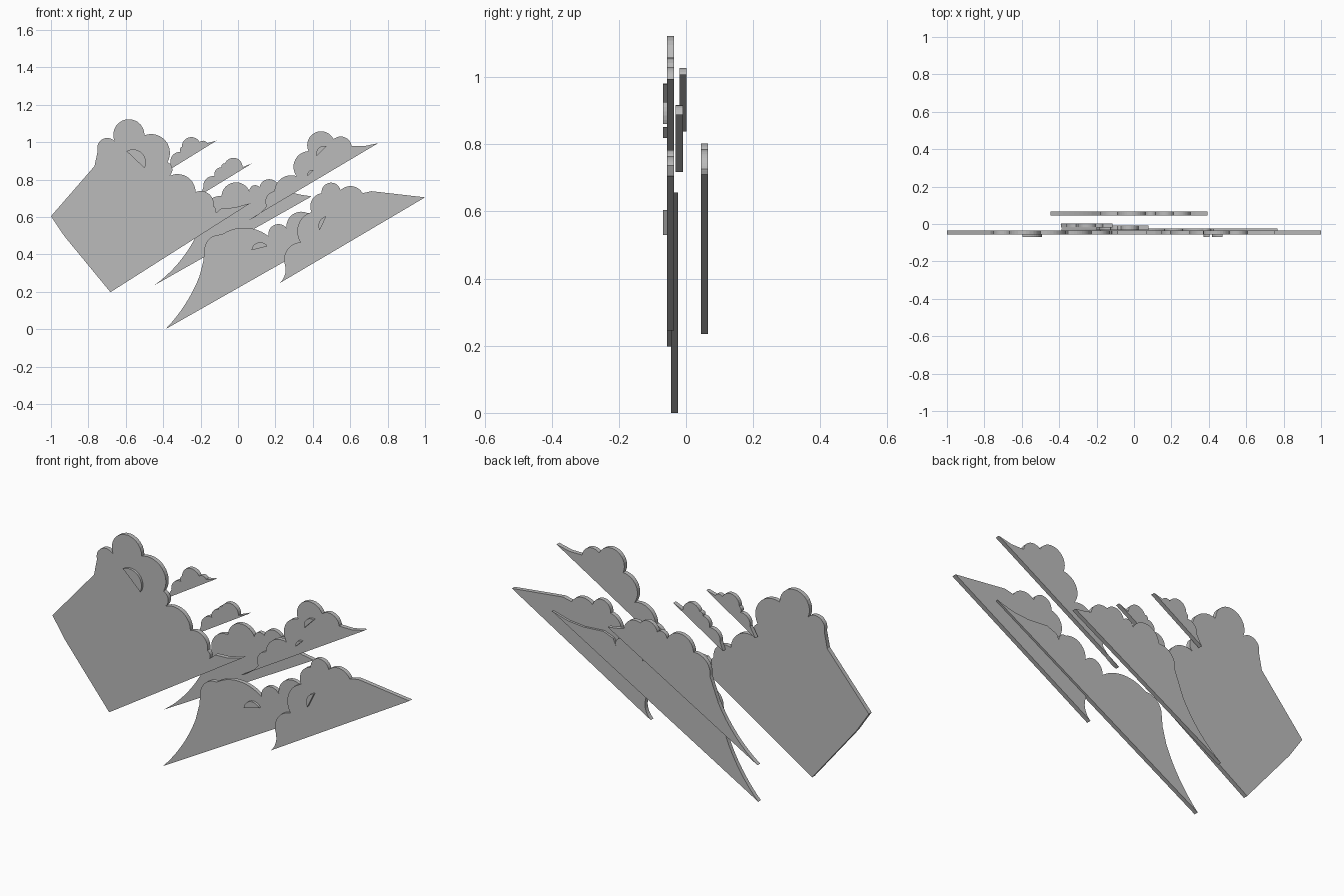
import bpy, bmesh, math

grey = bpy.data.materials.new("cloud grey")
grey.diffuse_color = (0.5, 0.5, 0.5, 1)


def outline(pts):
    """Closed outline from (x, z, bulge): bulge = arc height / half chord, + is outward."""
    out = []
    for i, (x, z, b) in enumerate(pts):
        x2, z2, _ = pts[(i + 1) % len(pts)]
        out.append((x, z))
        if b:
            dx, dz = x2 - x, z2 - z
            n = 14 if abs(b) > 0.3 else 8
            sweep = 4 * math.atan(b)
            # centre of the arc, to the right of the travel direction
            k = (1 / b - b) / 4
            cx, cz = (x + x2) / 2 + dz * k, (z + z2) / 2 - dx * k
            for j in range(1, n):
                a = -sweep * j / n
                rx, rz = x - cx, z - cz
                out.append((cx + rx * math.cos(a) - rz * math.sin(a),
                            cz + rx * math.sin(a) + rz * math.cos(a)))
    return out


def slab(name, pts, y0, y1):
    """Extrude an outline from y0 (front) to y1 (back)."""
    bm = bmesh.new()
    face = bm.faces.new([bm.verts.new((x, y0, z)) for x, z in outline(pts)])
    ext = bmesh.ops.extrude_face_region(bm, geom=[face], use_keep_orig=True)
    for v in ext["geom"]:
        if isinstance(v, bmesh.types.BMVert):
            v.co.y = y1
    bmesh.ops.recalc_face_normals(bm, faces=bm.faces)
    bmesh.ops.triangulate(bm, faces=[f for f in bm.faces if len(f.verts) > 4])
    me = bpy.data.meshes.new(name)
    bm.to_mesh(me)
    bm.free()
    me.materials.append(grey)
    ob = bpy.data.objects.new(name, me)
    bpy.context.collection.objects.link(ob)
    return ob


FRONT = (-0.057, -0.035)

# Large cloud on the left
slab("left_cloud", [
    (-1.0, .604, 0), (-.767, .872, 0), (-.75, .955, .8), (-.66, 1.005, 1.25),
    (-.5, 1.037, .7), (-.377, .893, .65), (-.377, .813, .6), (-.227, .733, .6),
    (-.131, .658, .4), (-.12, .62, 0), (-.088, .647, 0), (-.02, .65, 0),
    (.067, .674, 0), (-.682, .198, 0), (-.928, .497, 0)], *FRONT)

# Pointed cloud on the right
slab("right_cloud", [
    (.222, .246, -.2), (.255, .315, 0), (.252, .342, .5), (.334, .465, .5),
    (.393, .626, .5), (.447, .727, .95), (.548, .743, .5), (.666, .727, 0),
    (.714, .738, 0), (1.0, .705, 0)], *FRONT)

# Upper right cloud
slab("upper_cloud", [
    (.056, .583, -.15), (.152, .658, .5), (.195, .738, .5), (.313, .818, .6),
    (.377, .952, 1.0), (.511, 1.016, .6), (.607, .979, 0), (.676, .979, 0),
    (.75, .995, 0)], *FRONT)

# Lower middle cloud, just behind the right one
slab("lower_cloud", [
    (-.388, 0, -.1), (-.206, .283, 0), (-.185, .364, 0), (-.18, .42, .45),
    (-.088, .505, .33), (.163, .497, .8), (.26, .54, .6), (.372, .62, .6),
    (.41, .578, 0), (.425, .61, 0), (.479, .631, 0), (.59, .623, 0),
    (.676, .631, 0), (.767, .656, 0)], -0.045, -0.024)

# Small floating clouds
slab("small_cloud_low", [
    (-.2, .718, 0), (-.185, .76, .5), (-.125, .818, .5), (-.088, .866, .6),
    (-.07, .885, .85), (.024, .866, 0), (.078, .888, 0)], -0.031, -0.009)
slab("small_cloud_high", [
    (-.39, .838, 0), (-.36, .89, .5), (-.307, .947, .5), (-.3, .975, .8),
    (-.205, 1.0, .5), (-.165, .995, 0), (-.115, 1.008, 0)], -0.019, 0.002)

# Cloud at the back
slab("back_cloud", [
    (-.447, .235, -.12), (-.227, .492, 0), (-.18, .615, .5), (-.088, .711, .8),
    (.061, .738, .7), (.115, .76, .65), (.21, .78, .5), (.302, .727, 0),
    (.33, .72, 0), (.393, .71, 0)], 0.045, 0.066)

# Half-moon puff marks on the cloud fronts
for i, (ax, az, bx, bz, bulge, y) in enumerate([
        (-.596, .952, -.5, .861, .75, -.057),
        (.42, .925, .473, .979, .6, -.057),
        (.372, .818, .404, .85, .6, -.057),
        (.436, .529, .473, .604, .5, -.057),
        (.072, .422, .158, .444, .7, -.045)]):
    slab(f"puff_mark_{i + 1}", [(ax, az, bulge), (bx, bz, 0)], y - .012, y + .002)
